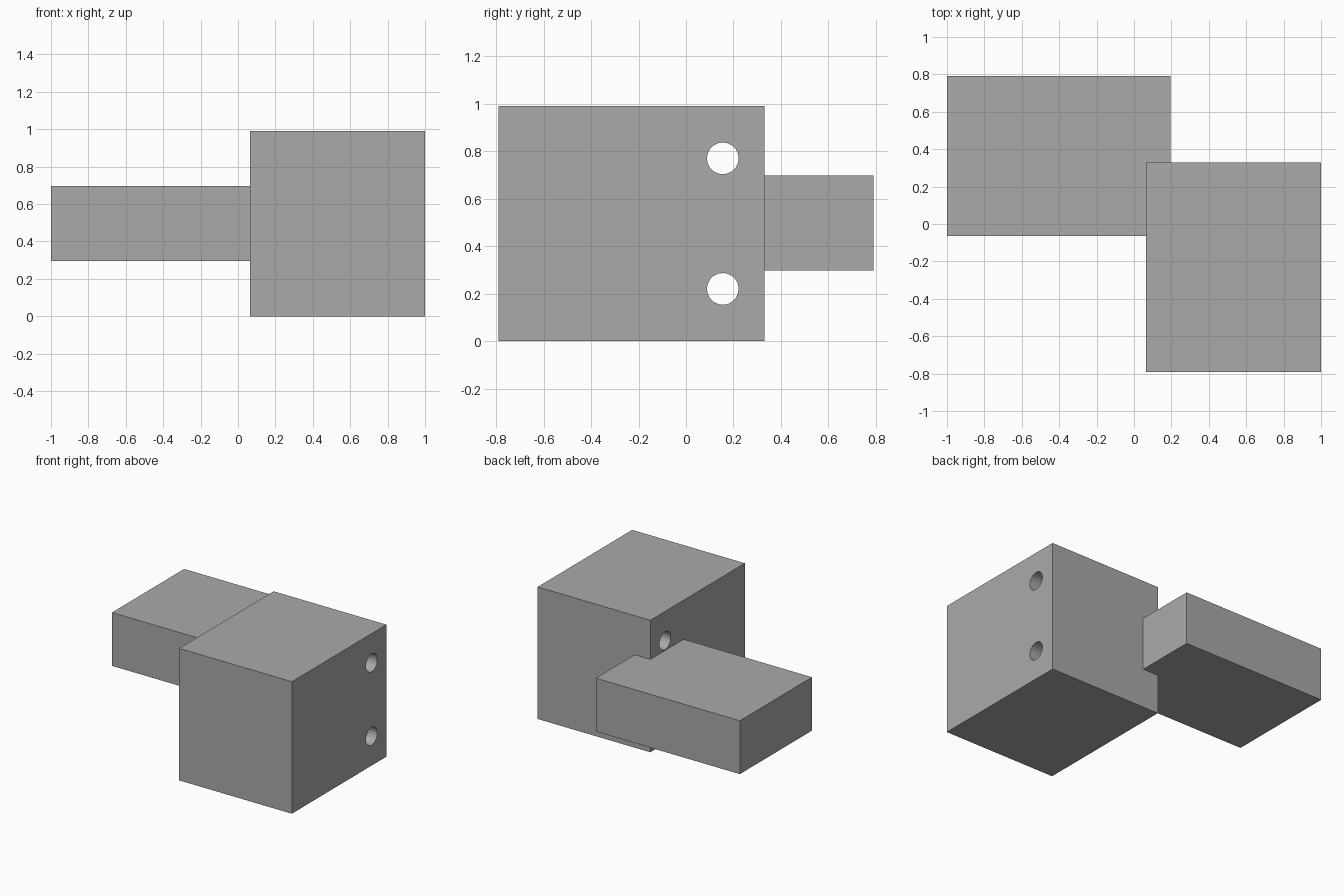
import bpy
from mathutils import Vector
from math import pi

if "Cube" in bpy.data.objects:
    bpy.data.objects.remove(bpy.data.objects["Cube"], do_unlink=True)

GREY = (0.4, 0.4, 0.4, 1)
grey = bpy.data.materials.new("plain grey")
grey.use_nodes = True
grey.diffuse_color = GREY
grey.node_tree.nodes["Principled BSDF"].inputs["Base Color"].default_value = GREY


def block(name, low, high):
    """Box spanning two opposite corners."""
    low, high = Vector(low), Vector(high)
    bpy.ops.mesh.primitive_cube_add(size=1, location=(low + high) / 2)
    ob = bpy.context.object
    ob.name = name
    ob.scale = high - low
    bpy.ops.object.transform_apply(location=False, rotation=False, scale=True)
    ob.data.materials.append(grey)
    return ob


# Large block and the arm that runs into its side
main_block = block("main_block", (0.065, -0.79, 0), (1, 0.33, 0.99))
block("side_arm", (-1, -0.065, 0.297), (0.195, 0.79, 0.697))

# Two bolt holes straight through the large block
for name, z in (("lower", 0.22), ("upper", 0.77)):
    bpy.ops.mesh.primitive_cylinder_add(vertices=20, radius=0.067, depth=1.2,
                                        location=(0.53, 0.155, z),
                                        rotation=(0, pi / 2, 0))
    cutter = bpy.context.object
    cutter.name = name + "_hole_cutter"
    cutter.data.materials.append(grey)
    cutter.hide_render = True
    cutter.hide_viewport = True
    hole = main_block.modifiers.new(name + " hole", "BOOLEAN")
    hole.operation = "DIFFERENCE"
    hole.solver = "EXACT"
    hole.object = cutter
